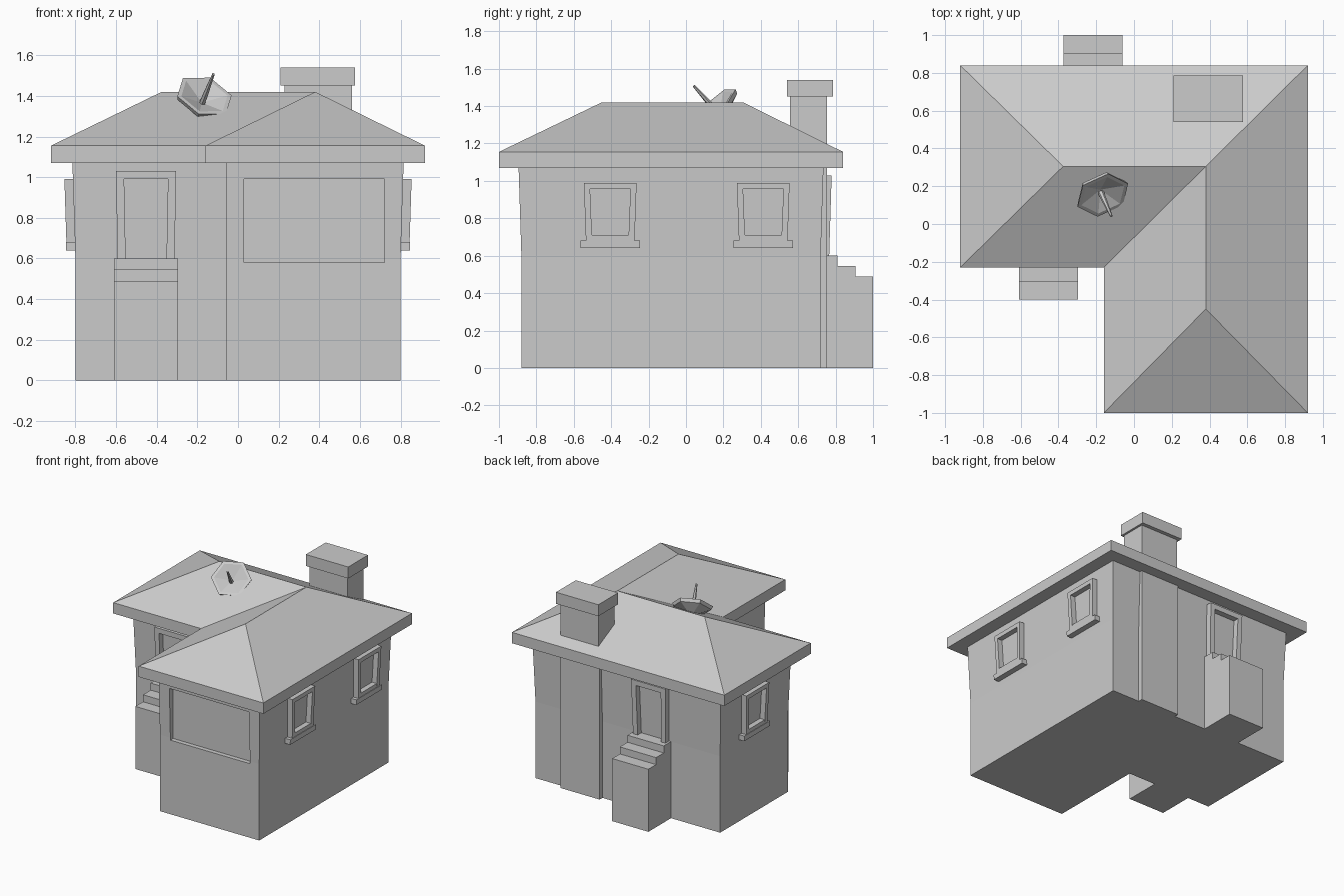
import bpy, bmesh
from math import cos, sin, tau
from mathutils import Vector

cube = bpy.data.objects.get("Cube")
if cube:
    bpy.data.objects.remove(cube)

grey = bpy.data.materials.new("plain grey")
grey.use_nodes = True
grey.diffuse_color = (0.6, 0.6, 0.6, 1)
bsdf = next(n for n in grey.node_tree.nodes if n.type == 'BSDF_PRINCIPLED')
bsdf.inputs["Base Color"].default_value = (0.6, 0.6, 0.6, 1)
bsdf.inputs["Roughness"].default_value = 0.9

EAVE, FLARE_Z, FLARE = 1.07, 0.6, 0.015


def add_object(name, bm):
    bmesh.ops.recalc_face_normals(bm, faces=bm.faces)
    mesh = bpy.data.meshes.new(name)
    bm.to_mesh(mesh)
    bm.free()
    mesh.materials.append(grey)
    ob = bpy.data.objects.new(name, mesh)
    bpy.context.collection.objects.link(ob)
    return ob


def loft(name, rings):
    """Skin matching rings of points and cap both ends."""
    bm = bmesh.new()
    rows = [[bm.verts.new(p) for p in ring] for ring in rings]
    n = len(rows[0])
    for a, b in zip(rows, rows[1:]):
        for i in range(n):
            j = (i + 1) % n
            bm.faces.new((a[i], a[j], b[j], b[i]))
    bm.faces.new(rows[0])
    bm.faces.new(rows[-1])
    return add_object(name, bm)


def box(name, x0, x1, y0, y1, z0, z1):
    base = [(x0, y0), (x1, y0), (x1, y1), (x0, y1)]
    return loft(name, [[(x, y, z) for x, y in base] for z in (z0, z1)])


def wall_part(name, outline, origin, along, out, depth):
    """Extrude an outline drawn on a wall; it follows the wall's outward lean."""
    o, t, n = Vector(origin), Vector(along), Vector(out)

    def place(u, z, d):
        lean = max(0, z - FLARE_Z) / (EAVE - FLARE_Z) * FLARE
        return o + t * u + n * (d + lean) + Vector((0, 0, z))
    return loft(name, [[place(u, z, d) for u, z in outline] for d in (-0.01, depth)])


def rect(half, z0, z1):
    return [(-half, z0), (half, z0), (half, z1), (-half, z1)]


def arch(foot, head, z0, z1, board):
    """Upside-down U of boards, slightly wider at the head."""
    f, h = foot - board, head - board
    return [(-foot, z0), (-head, z1), (head, z1), (foot, z0),
            (f, z0), (h, z1 - board), (-h, z1 - board), (-f, z0)]


# L-shaped walls, leaning outwards in the upper half
def wall_ring(z, e):
    return [(-0.8 - e, 0.72 + e, z), (-0.8 - e, -0.12 - e, z), (-0.06, -0.12 - e, z),
            (-0.06, -0.88 - e, z), (0.8 + e, -0.88 - e, z), (0.8 + e, 0.72 + e, z)]


walls = loft("walls", [wall_ring(0, 0), wall_ring(FLARE_Z, 0), wall_ring(EAVE, FLARE)])

# Recess for the wide front window
cutter = box("window_cutter", 0.03, 0.72, -1.0, -0.845, 0.58, 0.99)
cutter.hide_render = True
cut = walls.modifiers.new("front_window_recess", 'BOOLEAN')
cut.operation = 'DIFFERENCE'
cut.solver = 'EXACT'
cut.object = cutter
bpy.context.view_layer.objects.active = walls
bpy.ops.object.modifier_apply(modifier=cut.name)
bpy.data.objects.remove(cutter)

# Hipped L-shaped roof with a deep fascia
bm = bmesh.new()
plan = [(-0.92, 0.84), (-0.92, -0.23), (-0.16, -0.23), (-0.16, -1), (0.92, -1), (0.92, 0.84)]
low = [bm.verts.new((x, y, EAVE)) for x, y in plan]
top = [bm.verts.new((x, y, 1.155)) for x, y in plan]
west, corner, south = [bm.verts.new((x, y, 1.42))
                       for x, y in ((-0.375, 0.305), (0.38, 0.305), (0.38, -0.45))]
bm.faces.new(low)
for i in range(6):
    j = (i + 1) % 6
    bm.faces.new((low[i], low[j], top[j], top[i]))
bm.faces.new((top[0], top[1], west))
bm.faces.new((top[1], top[2], corner, west))
bm.faces.new((top[2], top[3], south, corner))
bm.faces.new((top[3], top[4], south))
bm.faces.new((top[4], top[5], corner, south))
bm.faces.new((top[5], top[0], west, corner))
add_object("roof", bm)

# Chimney
box("chimney_breast", 0.22, 0.56, 0.6, 0.755, 0, EAVE + 0.01)
box("chimney_shaft", 0.23, 0.56, 0.555, 0.755, EAVE, 1.46)
box("chimney_cap", 0.21, 0.577, 0.54, 0.785, 1.45, 1.54)

# Side windows: frame, bottom rail and sill
for name, side, y in (("left_front", 1, -0.405), ("left_back", 1, 0.413), ("right", -1, 0.33)):
    spot = ((0.8 * side, y, 0), (0, 1, 0), (side, 0, 0))
    wall_part(name + "_window_frame", arch(0.13, 0.141, 0.68, 0.99, 0.033), *spot, 0.042)
    wall_part(name + "_window_rail", rect(0.105, 0.675, 0.71), *spot, 0.041)
    wall_part(name + "_window_sill", rect(0.158, 0.64, 0.68), *spot, 0.045)

# Front and back doors with stepped porches
for name, x, wall, side in (("front", -0.4525, -0.12, -1), ("back", -0.2175, 0.72, 1)):
    wall_part(name + "_door_frame", arch(0.14, 0.148, 0.58, 1.03, 0.04),
              (x, wall, 0), (1, 0, 0), (0, side, 0), 0.045)
    profile = [(-0.02, 0), (0.28, 0), (0.28, 0.49), (0.185, 0.49), (0.185, 0.545),
               (0.09, 0.545), (0.09, 0.6), (-0.02, 0.6)]
    loft(name + "_steps", [[(x + w, wall + side * d, z) for d, z in profile]
                           for w in (-0.157, 0.157)])

# Six-sided satellite dish and its feed horn
axis = Vector((0.28, -0.64, 0.72)).normalized()
across = Vector((0.03, 0.105, 0.095))
across = (across - axis * across.dot(axis)).normalized()
up = axis.cross(across)
centre = Vector((-0.165, 0.152, 1.4))


def ring(radius, height, middle=centre, sides=6):
    return [middle + axis * height + (across * cos(tau * i / sides)
            + up * sin(tau * i / sides)) * radius for i in range(sides)]


loft("dish", [ring(0.02, -0.08), ring(0.138, -0.025), ring(0.147, 0),
              ring(0.125, 0), ring(0.004, -0.045)])
horn_base = Vector((-0.172, 0.16, 1.375))
loft("dish_horn", [ring(0.016, -0.01, horn_base), ring(0.014, 0.05, horn_base),
                   ring(0.007, 0.185, horn_base)])
